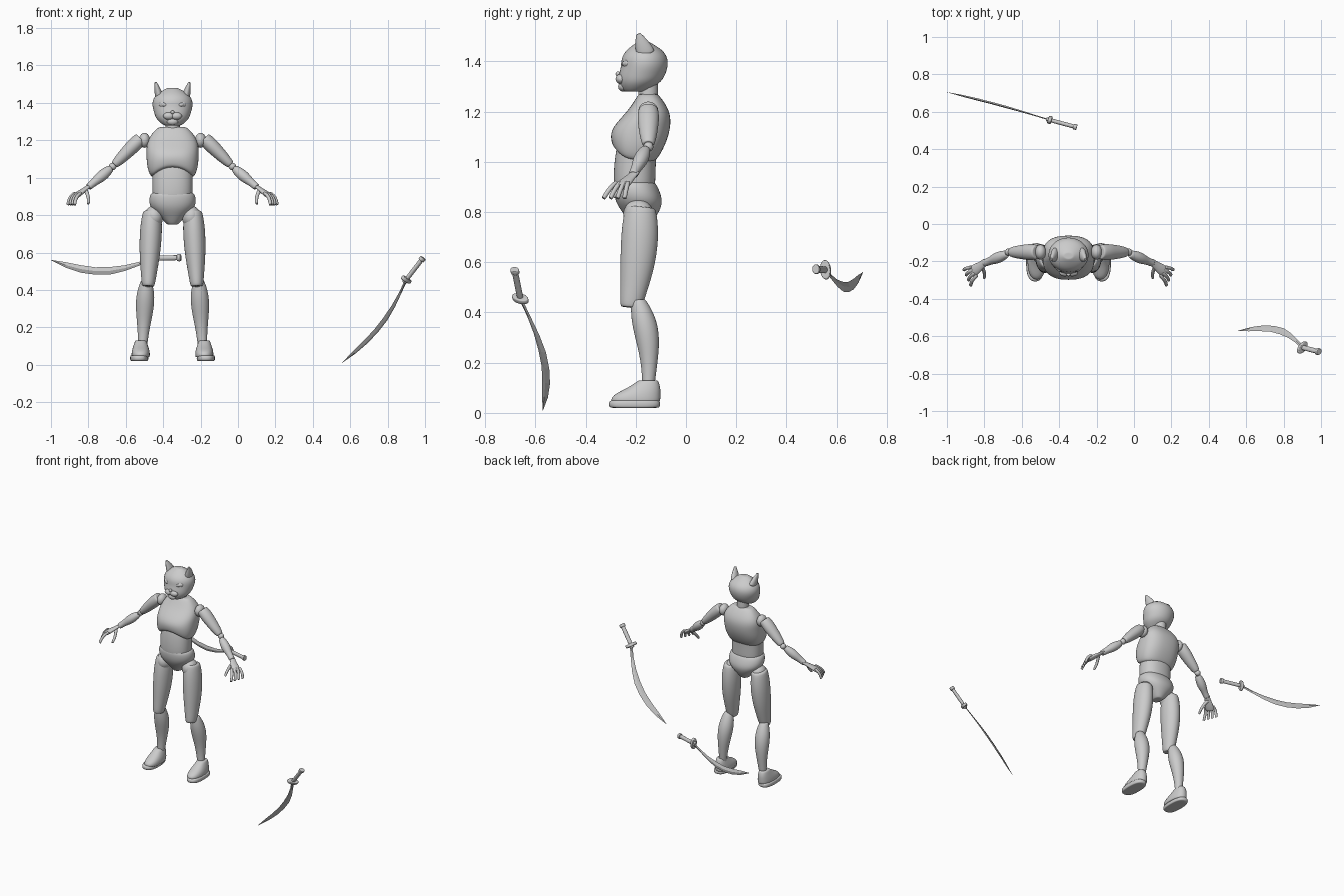
import bpy, bmesh, math
from mathutils import Vector, Matrix

if "Cube" in bpy.data.objects:
    bpy.data.objects.remove(bpy.data.objects["Cube"])

grey = bpy.data.materials.new("plain grey")
grey.use_nodes = True
grey.diffuse_color = (0.6, 0.6, 0.6, 1)
grey.node_tree.nodes["Principled BSDF"].inputs["Base Color"].default_value = grey.diffuse_color

RIGHT, BACK, UP = Vector((1, 0, 0)), Vector((0, 1, 0)), Vector((0, 0, 1))
BODY = Matrix.Translation(RIGHT * -0.35)
MIRROR = Matrix.Scale(-1, 4, RIGHT)


def finish(name, bm, frame, smooth=True):
    bm.transform(frame)
    bmesh.ops.recalc_face_normals(bm, faces=bm.faces)
    mesh = bpy.data.meshes.new(name)
    bm.to_mesh(mesh)
    bm.free()
    mesh.materials.append(grey)
    for face in mesh.polygons:
        face.use_smooth = smooth
    part = bpy.data.objects.new(name, mesh)
    bpy.context.collection.objects.link(part)
    return part


def skin(name, frame, rings, axis, side, power=2, count=16, rounded=True, warp=None):
    """Skin oval rings (centre, half size along side, half size across)."""
    bm = bmesh.new()
    axis = axis.normalized()
    side = (side - axis * side.dot(axis)).normalized()
    across = axis.cross(side)

    def bulge(value):
        return math.copysign(abs(value) ** (2 / power), value)

    # Smaller end rings keep the rims crisp
    def cap(ring):
        centre, along, over = ring
        return centre, along * .8, over * .8

    loops = []
    for centre, along, over in [cap(rings[0]), *rings, cap(rings[-1])]:
        loop = []
        for step in range(count):
            angle = math.tau * step / count
            point = centre + side * along * bulge(math.cos(angle)) + across * over * bulge(math.sin(angle))
            loop.append(bm.verts.new(warp(point) if warp else point))
        loops.append(loop)
    for low, high in zip(loops, loops[1:]):
        for i in range(count):
            bm.faces.new((low[i - 1], low[i], high[i], high[i - 1]))
    bm.faces.new(loops[0])
    bm.faces.new(loops[-1])
    part = finish(name, bm, frame, rounded)
    if rounded:
        subdivide = part.modifiers.new("round", "SUBSURF")
        subdivide.levels = subdivide.render_levels = 2


def stack(name, frame, bottom, top, widths, fronts, backs, shift=0, **options):
    """Upright part with evenly spaced levels, given its half widths and side profile."""
    rings = []
    for i, (width, front, back) in enumerate(zip(widths, fronts, backs)):
        height = bottom + (top - bottom) * i / (len(widths) - 1)
        rings.append((Vector((shift, (front + back) / 2, height)), width, (back - front) / 2))
    skin(name, frame, rings, UP, RIGHT, **options)


def tube(name, frame, start, end, sizes, flat=1, bow=(0, 0, 0), side=BACK, **options):
    """Limb from start to end, bowed sideways, with evenly spaced sizes."""
    start, end, bow = Vector(start), Vector(end), Vector(bow)
    rings = []
    for i, size in enumerate(sizes):
        t = i / (len(sizes) - 1)
        rings.append((start.lerp(end, t) + bow * math.sin(math.pi * t), size, size * flat))
    skin(name, frame, rings, end - start, side, **options)


def ball(name, frame, centre, radii, tilt=0):
    bm = bmesh.new()
    bmesh.ops.create_uvsphere(bm, u_segments=24, v_segments=16, radius=1)
    place = Matrix.Translation(centre) @ Matrix.Rotation(tilt, 4, BACK) @ Matrix.Diagonal((*radii, 1))
    finish(name, bm, frame @ place)


# Raises the front rim of the ribcage into an arch
def arch(point):
    low = max(0, min(1, (1.1 - point.z) * 10))
    front = max(0, min(1, (-.17 - point.y) * 10))
    middle = max(0, 1 - (point.x / .13) ** 2)
    return point + UP * (low * front * middle * .06)


# Head and torso
stack("head", BODY, 1.28, 1.48,
      widths=[.05, .09, .1, .11, .11, .09, .03],
      fronts=[-.25, -.27, -.27, -.26, -.26, -.24, -.19],
      backs=[-.16, -.1, -.08, -.07, -.07, -.09, -.15])
tube("neck", BODY, (0, -.15, 1.22), (0, -.15, 1.34), [.04, .04])
ball("nose", BODY, (0, -.27, 1.35), (.01, .01, .01))
ball("chin", BODY, (0, -.25, 1.3), (.03, .02, .02))
stack("chest", BODY, 1, 1.27,
      widths=[.12, .14, .14, .14, .08],
      fronts=[-.29, -.3, -.3, -.23, -.19],
      backs=[-.12, -.08, -.06, -.06, -.11], power=2.5, count=24, warp=arch)
stack("abdomen", BODY, .88, 1.1,
      widths=[.11, .11, .11], fronts=[-.29, -.29, -.27], backs=[-.12, -.12, -.11], power=2.3)
stack("pelvis", BODY, .75, .92,
      widths=[.03, .07, .12, .13, .12], fronts=[-.22, -.25, -.28, -.29, -.29],
      backs=[-.14, -.11, -.09, -.1, -.12], power=2.2)

for name, frame in (("left_", BODY), ("right_", BODY @ MIRROR)):
    # Face
    tube(name + "ear", frame, (.07, -.16, 1.43), (.09, -.19, 1.51), [.04, .03, .01], flat=.6)
    ball(name + "muzzle", frame, (.02, -.26, 1.33), (.03, .02, .02))
    ball(name + "eyelid", frame, (.044, -.23, 1.39), (.03, .02, .02), tilt=-.2)
    ball(name + "eye", frame, (.044, -.24, 1.39), (.02, .015, .012), tilt=-.2)

    # Arm
    ball(name + "shoulder_joint", frame, (.15, -.15, 1.2), (.03, .04, .04))
    tube(name + "upper_arm", frame, (.17, -.15, 1.21), (.31, -.15, 1.07), [.04, .045, .04, .035, .025], flat=.9)
    ball(name + "elbow_joint", frame, (.32, -.15, 1.06), (.02, .02, .02))
    tube(name + "forearm", frame, (.33, -.16, 1.05), (.45, -.21, .95), [.02, .03, .03, .02, .02])

    # Hand, with the thumb curling toward the front
    tube(name + "palm", frame, (.44, -.2, .96), (.52, -.26, .9), [.02, .02, .03, .03],
         flat=.5, side=Vector((-.4, -.9, 0)))
    for i, finger in enumerate(("little", "ring", "middle", "index")):
        knuckle = Vector((.52, -.23, .92)) - Vector((.01, .015, 0)) * i
        tip = Vector((.56, -.245, .855)) - Vector((.012, .028, 0)) * i
        tube(name + finger + "_finger", frame, knuckle, tip, [.01, .01, .01], bow=(.01, 0, .01), count=8)
    tube(name + "thumb", frame, (.47, -.22, .94), (.45, -.29, .86), [.015, .01, .01, .008],
         bow=(-.01, 0, 0), count=8)

    # Leg
    ball(name + "hip_joint", frame, (.1, -.19, .79), (.05, .06, .06))
    tube(name + "thigh", frame, (.11, -.18, .82), (.13, -.22, .42), [.05, .06, .06, .055, .045, .035],
         flat=1.25, bow=(0, .01, 0), side=RIGHT)
    ball(name + "knee_joint", frame, (.135, -.2, .44), (.03, .03, .03))
    tube(name + "shin", frame, (.14, -.19, .45), (.16, -.15, .1), [.03, .05, .05, .04, .03, .025],
         bow=(0, .02, 0), side=RIGHT)
    stack(name + "sole", frame, .02, .05, shift=.178,
          widths=[.05, .05], fronts=[-.31, -.31], backs=[-.1, -.1], power=2.6)
    stack(name + "shoe", frame, .04, .13, shift=.17,
          widths=[.05, .05, .04, .03], fronts=[-.3, -.3, -.23, -.19], backs=[-.1, -.1, -.1, -.11], power=2.3)


# Curved sword: local x runs from guard to tip, local y toward the cutting edge
def sword(name, guard, tip, edge):
    guard, edge = Vector(guard), Vector(edge)
    along = (Vector(tip) - guard).normalized()
    edge = (edge - along * edge.dot(along)).normalized()
    axes = Matrix((along, edge, along.cross(edge))).transposed()
    frame = Matrix.Translation(guard) @ axes.to_4x4()
    tube(name + "blade", frame, (0, 0, 0), RIGHT * .57, [.01, .01, .015, .02, .02, .02, .015, .001],
         flat=.3, bow=BACK * .065, count=4, rounded=False)
    tube(name + "guard", frame, RIGHT * -.01, RIGHT * .01, [.04, .04], flat=.55)
    tube(name + "collar", frame, (0, 0, 0), RIGHT * .02, [.02, .015], flat=.7)
    tube(name + "grip", frame, RIGHT * -.14, (0, 0, 0), [.014, .014, .014], flat=.8)
    tube(name + "pommel", frame, RIGHT * -.15, RIGHT * -.13, [.02, .02], flat=.8)


sword("front_sword_", (.9, -.66, .455), (.552, -.57, .005), (.57, .77, -.29))
sword("rear_sword_", (-.45, .556, .57), (-1, .705, .56), (0, .1, -1))
